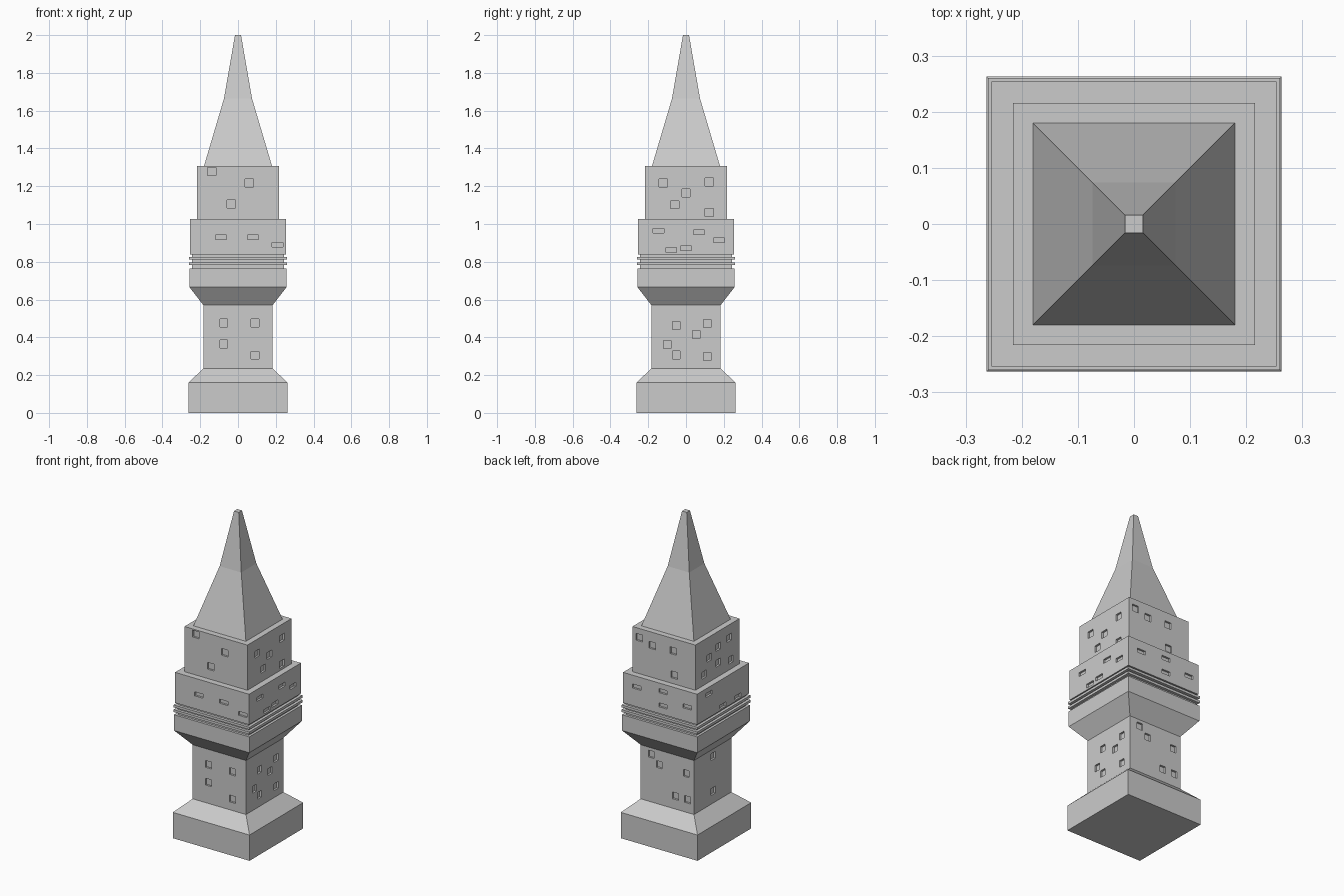
import bpy, bmesh
from mathutils import Matrix, Vector

if "Cube" in bpy.data.objects:
    bpy.data.objects.remove(bpy.data.objects["Cube"])


def add_object(name, bm):
    bmesh.ops.recalc_face_normals(bm, faces=bm.faces[:])
    me = bpy.data.meshes.new(name)
    bm.to_mesh(me)
    bm.free()
    ob = bpy.data.objects.new(name, me)
    bpy.context.collection.objects.link(ob)
    return ob


def square_tower(name, profile):
    """Stack square sections given as (half width, height)."""
    bm = bmesh.new()
    rings = [[bm.verts.new((sx * h, sy * h, z)) for sx, sy in
              ((-1, -1), (1, -1), (1, 1), (-1, 1))] for h, z in profile]
    for a, b in zip(rings, rings[1:]):
        for i in range(4):
            j = (i + 1) % 4
            bm.faces.new((a[i], a[j], b[j], b[i]))
    bm.faces.new(rings[0])
    bm.faces.new(rings[-1])
    return add_object(name, bm)


def cut_windows(ob, half, w, h, sides, depth=0.012):
    """Recess windows; side k is the front face turned k quarter turns."""
    bm = bmesh.new()
    for k, spots in enumerate(sides):
        turn = Matrix.Rotation(k * 1.5707963, 4, 'Z')
        for u, z in spots:
            place = Matrix.Translation((u, -half, z))
            size = Matrix.Diagonal((w, depth * 2, h, 1))
            bmesh.ops.create_cube(bm, size=1, matrix=turn @ place @ size)
    cutter = add_object(ob.name + "_window_cutter", bm)
    cutter.hide_render = True
    cutter.hide_viewport = True
    mod = ob.modifiers.new("windows", 'BOOLEAN')
    mod.operation = 'DIFFERENCE'
    mod.solver = 'EXACT'
    mod.object = cutter


# Plinth with sloped top
square_tower("plinth", [(0.263, 0), (0.263, 0.16), (0.183, 0.235)])

# Lower shaft (sides: front, right, back, left)
shaft = square_tower("lower_shaft", [(0.183, 0.235), (0.183, 0.57)])
cut_windows(shaft, 0.183, 0.04, 0.042, [
    [(-0.075, 0.475), (0.09, 0.475), (-0.075, 0.365), (0.09, 0.305)],
    [(0.113, 0.473), (-0.052, 0.463), (0.054, 0.415), (-0.1, 0.363),
     (-0.052, 0.307), (0.113, 0.299)],
    [(-0.11, 0.53), (-0.055, 0.48), (0.13, 0.475), (0.055, 0.315), (0.138, 0.315)],
    [(0.006, 0.526), (0.006, 0.31)]])

# Flared collar
square_tower("collar", [(0.183, 0.57), (0.258, 0.667), (0.258, 0.765)])

# Recessed neck and thin bands
square_tower("band_core", [(0.243, 0.765), (0.243, 0.838)])
for i, z in enumerate((0.782, 0.811)):
    square_tower(f"band_{i + 1}", [(0.26, z), (0.26, z + 0.015)])

# Wide middle storey
middle = square_tower("middle_storey", [(0.254, 0.838), (0.254, 1.027)])
cut_windows(middle, 0.254, 0.058, 0.025, [
    [(-0.09, 0.93), (0.08, 0.93), (0.21, 0.89)],
    [(-0.146, 0.965), (0.068, 0.956), (0.175, 0.914), (-0.078, 0.862), (0.0, 0.872)],
    [(-0.16, 0.96), (0.02, 0.98), (0.02, 0.892), (0.185, 0.93)],
    [(-0.136, 0.985), (0.0, 0.86), (0.146, 0.86)]])

# Upper storey
upper = square_tower("upper_storey", [(0.216, 1.027), (0.216, 1.307)])
cut_windows(upper, 0.216, 0.045, 0.042, [
    [(-0.138, 1.278), (0.06, 1.218), (-0.036, 1.106)],
    [(0.123, 1.222), (-0.12, 1.218), (0.0, 1.165), (0.123, 1.062), (-0.06, 1.102)],
    [(-0.17, 1.25), (-0.08, 1.225), (0.065, 1.23), (0.07, 1.082)],
    [(0.114, 1.226), (0.007, 1.212), (-0.08, 1.178), (0.13, 1.085),
     (0.007, 1.113), (-0.13, 1.092)]])

# Two-stage spire
square_tower("spire", [(0.18, 1.307), (0.074, 1.665), (0.016, 2.0)])
